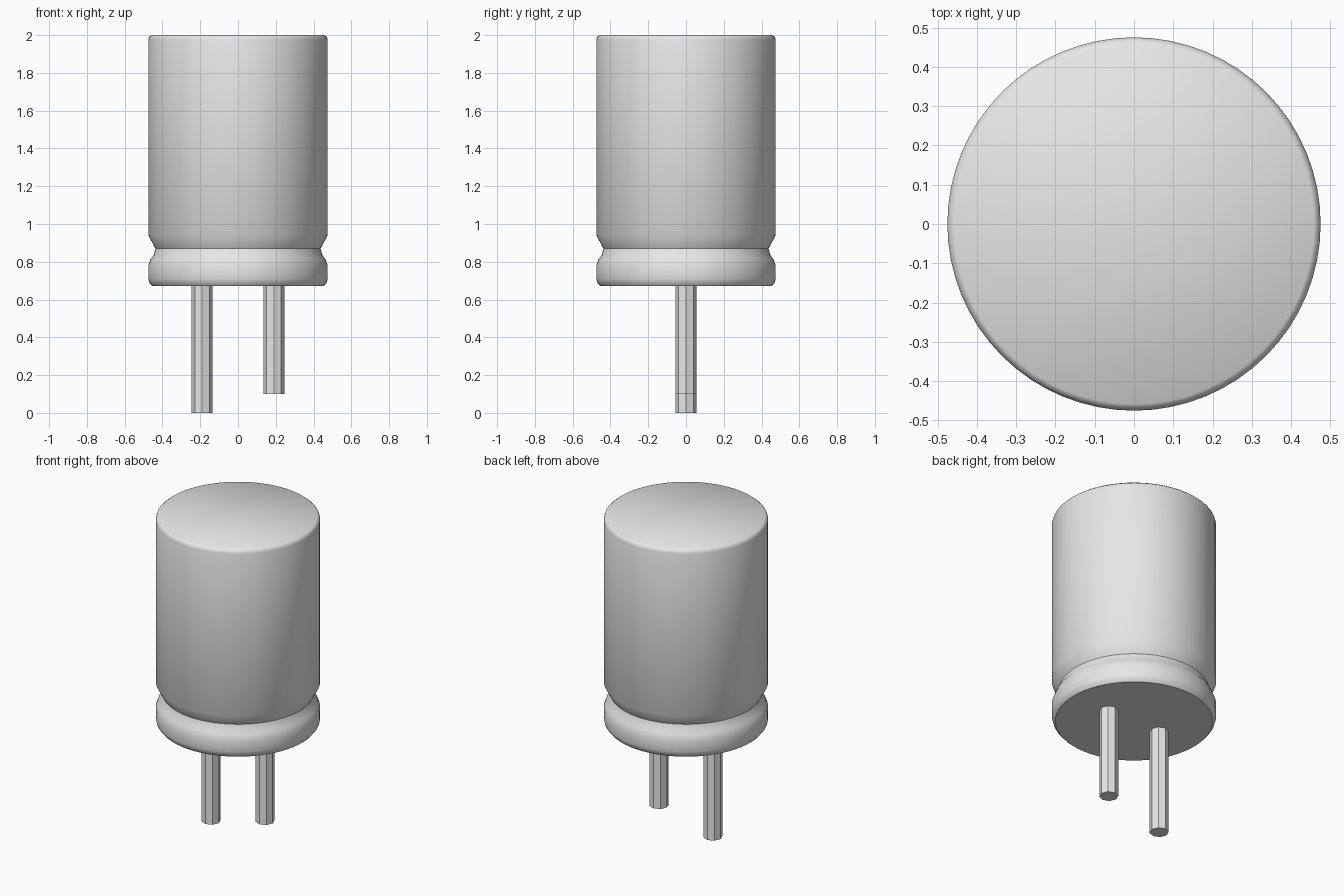
import bpy
import bmesh
import math

cube = bpy.data.objects.get("Cube")
if cube:
    bpy.data.objects.remove(cube, do_unlink=True)

grey = bpy.data.materials.new("light grey metal")
grey.use_nodes = True
colour = (0.8, 0.8, 0.8, 1)
grey.diffuse_color = colour
grey.node_tree.nodes["Principled BSDF"].inputs["Base Color"].default_value = colour


def lathe(name, profile, sides, x=0.0, angle=30):
    """Closed solid turned about a vertical axis from (radius, height) points."""
    bm = bmesh.new()
    rings = []
    for r, z in profile:
        turns = [math.tau * i / sides for i in range(sides)]
        rings.append([bm.verts.new((r * math.cos(t), r * math.sin(t), z)) for t in turns])
    for low, high in zip(rings, rings[1:]):
        for i in range(sides):
            j = (i + 1) % sides
            bm.faces.new((low[i], low[j], high[j], high[i]))
    bm.faces.new(rings[0][::-1])
    bm.faces.new(rings[-1])
    mesh = bpy.data.meshes.new(name)
    bm.to_mesh(mesh)
    bm.free()
    mesh.materials.append(grey)
    obj = bpy.data.objects.new(name, mesh)
    obj.location.x = x
    bpy.context.collection.objects.link(obj)
    bpy.ops.object.select_all(action="DESELECT")
    obj.select_set(True)
    bpy.context.view_layer.objects.active = obj
    bpy.ops.object.shade_smooth_by_angle(angle=math.radians(angle))
    return obj


# Can with a crimped groove and rounded rims
can_profile = [(0.455, 0.672), (0.47, 0.69), (0.475, 0.71), (0.475, 0.78),
               (0.462, 0.815), (0.447, 0.835), (0.437, 0.87), (0.475, 0.94),
               (0.475, 1.975), (0.47, 1.99), (0.458, 2.0)]
lathe("can", can_profile, 64, angle=40)

# Two wire leads, one longer than the other
for name, x, bottom in (("long_lead", -0.19, 0.0), ("short_lead", 0.19, 0.1)):
    lathe(name, [(0.055, bottom), (0.055, 0.69)], 8, x)
